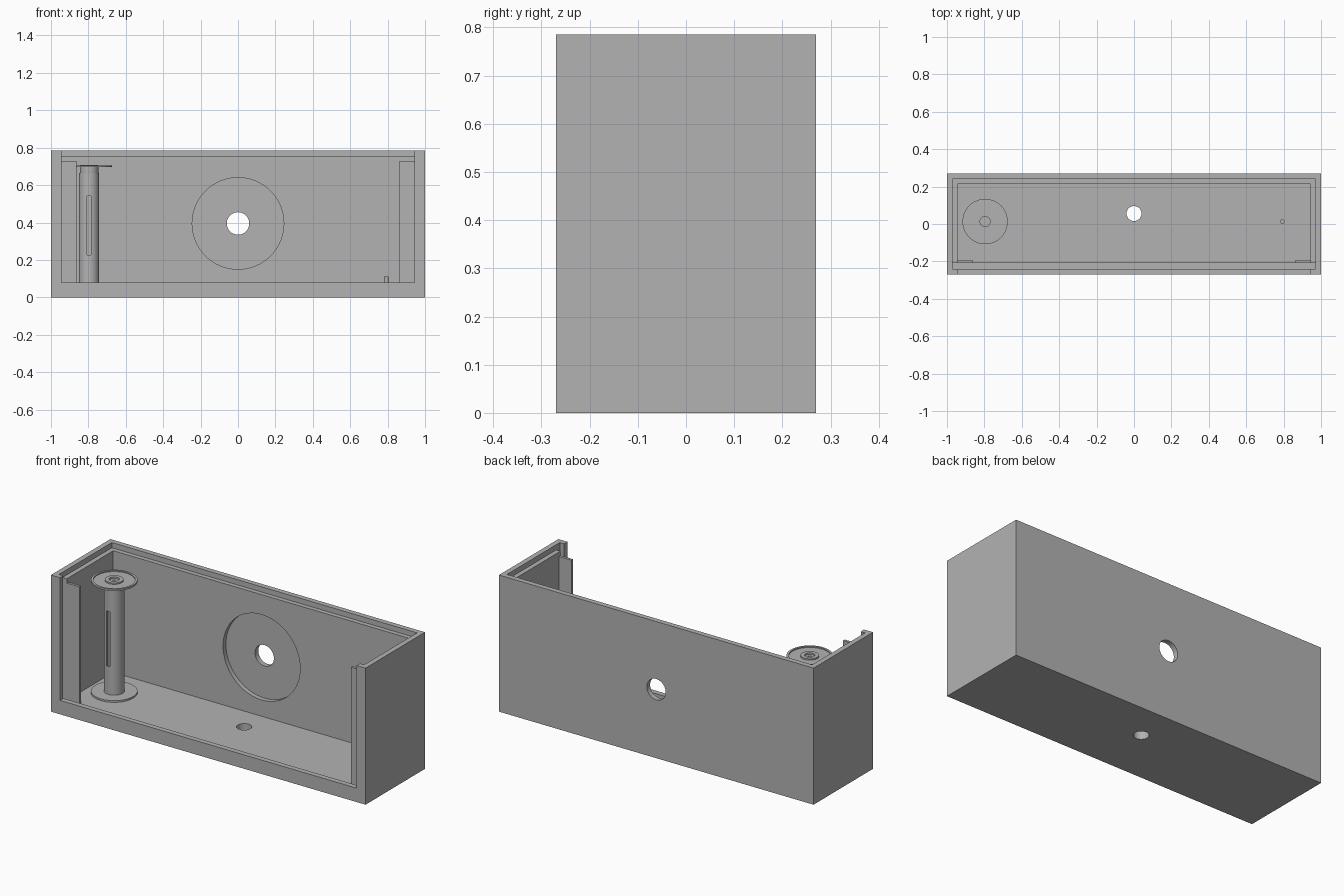
import bpy
import bmesh
import math
from mathutils import Matrix, Vector

old = bpy.data.objects.get("Cube")
if old:
    bpy.data.objects.remove(old, do_unlink=True)

grey = bpy.data.materials.new("plain grey")
grey.use_nodes = True
colour = (0.45, 0.45, 0.45, 1)
grey.diffuse_color = colour
grey.node_tree.nodes["Principled BSDF"].inputs["Base Color"].default_value = colour


def finish(name, bm, smooth=False):
    bmesh.ops.recalc_face_normals(bm, faces=bm.faces)
    mesh = bpy.data.meshes.new(name)
    bm.to_mesh(mesh)
    bm.free()
    mesh.materials.append(grey)
    ob = bpy.data.objects.new(name, mesh)
    bpy.context.collection.objects.link(ob)
    if smooth:
        shade(ob)
    return ob


def shade(ob):
    bpy.ops.object.select_all(action='DESELECT')
    ob.select_set(True)
    bpy.context.view_layer.objects.active = ob
    bpy.ops.object.shade_smooth_by_angle(angle=math.radians(30))


def box(name, low, high):
    low, high = Vector(low), Vector(high)
    bm = bmesh.new()
    place = Matrix.Translation((low + high) / 2) @ Matrix.Diagonal((*(high - low), 1))
    bmesh.ops.create_cube(bm, size=1, matrix=place)
    return finish(name, bm)


def cylinder(name, centre, radius, depth, along_y=False):
    bm = bmesh.new()
    turn = Matrix.Rotation(math.pi / 2 if along_y else 0, 4, 'X')
    bmesh.ops.create_cone(bm, cap_ends=True, segments=64, radius1=radius, radius2=radius,
                          depth=depth, matrix=Matrix.Translation(centre) @ turn)
    return finish(name, bm, True)


def lathe(name, centre, profile, steps=64):
    """Spin a closed (radius, height) outline about a vertical axis."""
    bm = bmesh.new()
    verts = [bm.verts.new((r, 0, z)) for r, z in profile]
    edges = [bm.edges.new((verts[i - 1], v)) for i, v in enumerate(verts)]
    bmesh.ops.spin(bm, geom=verts + edges, axis=(0, 0, 1), cent=(0, 0, 0),
                   angle=math.tau, steps=steps, use_merge=True)
    bmesh.ops.remove_doubles(bm, verts=bm.verts, dist=0.0001)
    bmesh.ops.translate(bm, verts=bm.verts, vec=centre)
    return finish(name, bm, True)


def cut(target, *cutters):
    for cutter in cutters:
        mod = target.modifiers.new("cut", 'BOOLEAN')
        mod.operation = 'DIFFERENCE'
        mod.solver = 'EXACT'
        mod.object = cutter
        bpy.context.view_layer.update()
        bpy.ops.object.select_all(action='DESELECT')
        bpy.context.view_layer.objects.active = target
        bpy.ops.object.modifier_apply(modifier=mod.name)
        bpy.data.objects.remove(cutter, do_unlink=True)
    shade(target)


# Open case: cavity, front panel slot, lid rebate, front opening, holes
hole_z = 0.395
case = box("case", (-1, -0.27, 0), (1, 0.24, 0.785))
cut(case,
    box("cavity", (-0.943, -0.208, 0.056), (0.943, 0.214, 1)),
    box("panel_slot", (-0.97, -0.24, 0.028), (0.97, -0.208, 1)),
    box("lid_rebate", (-0.97, -0.24, 0.755), (0.97, 0.3, 1)),
    box("front_opening", (-0.943, -0.4, 0.08), (0.943, -0.22, 1)),
    cylinder("round_recess", (0, 0.25, hole_z), 0.245, 0.1, True),
    cylinder("floor_hole", (0, 0.056, 0), 0.04, 0.3))

# Back panel with its central hole
back = box("back_panel", (-1, 0.24, 0), (1, 0.27, 0.785))
cut(back, cylinder("back_hole", (0, 0.25, hole_z), 0.06, 0.2, True))

# Guide strips behind the front panel slot
for name, x in (("left_guide", 0.903), ("right_guide", -0.903)):
    box(name, (x - 0.04, -0.208, 0.056), (x + 0.04, -0.193, 0.73))

# Small peg on the floor
cylinder("floor_peg", (0.793, 0.013, 0.083), 0.012, 0.054)

# Spool: slotted tube, bottom flange and dished top cap
axis = Vector((-0.796, 0.013, 0))
tube = lathe("spool_tube", axis, [(0.046, 0.066), (0.054, 0.066), (0.054, 0.665), (0.046, 0.665)])
cut(tube, box("tube_slot", axis + Vector((-0.011, -0.1, 0.227)), axis + Vector((0.011, 0, 0.543))))
lathe("spool_bottom_flange", axis, [(0, 0.056), (0.121, 0.056), (0.121, 0.066), (0, 0.066)])
lathe("spool_top_cap", axis, [
    (0, 0.64), (0.046, 0.64), (0.05, 0.665), (0.05, 0.696), (0.121, 0.696), (0.121, 0.706),
    (0.109, 0.706), (0.109, 0.7), (0.048, 0.7), (0.048, 0.708), (0.027, 0.708),
    (0.027, 0.698), (0.01, 0.698), (0.01, 0.69), (0, 0.69)])
